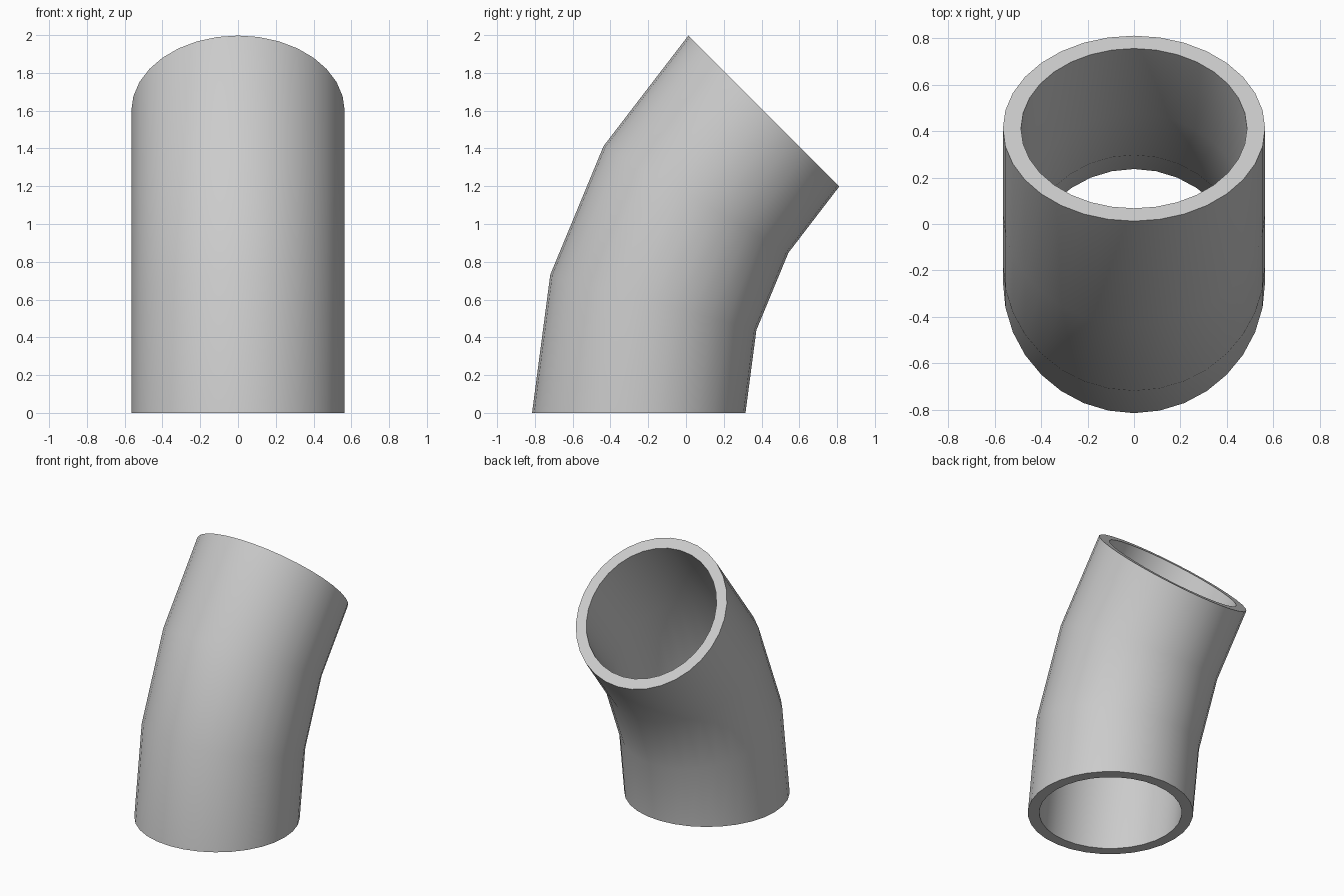
import bpy, bmesh
from math import sin, cos, pi, radians

if "Cube" in bpy.data.objects:
    bpy.data.objects.remove(bpy.data.objects["Cube"])

SIDES = 32            # facets around the pipe
PIVOT_Y = 2.01        # bend centre, at z = 0
BEND_R = 2.26         # bend radius of the centre line
OUTER, INNER = 0.565, 0.487
ANGLES = [0, 15, 30, 45]

bm = bmesh.new()


def ring(radius, angle):
    """Circle of vertices across the bend at the given angle."""
    a = radians(angle)
    verts = []
    for i in range(SIDES):
        t = 2 * pi * i / SIDES
        d = BEND_R + radius * cos(t)
        verts.append(bm.verts.new((radius * sin(t), PIVOT_Y - d * cos(a), d * sin(a))))
    return verts


# Closed wall loop: up the outside, back down the inside
rings = [ring(OUTER, a) for a in ANGLES] + [ring(INNER, a) for a in reversed(ANGLES)]
for k, lower in enumerate(rings):
    upper = rings[(k + 1) % len(rings)]
    for i in range(SIDES):
        j = (i + 1) % SIDES
        bm.faces.new((lower[i], lower[j], upper[j], upper[i]))
bmesh.ops.recalc_face_normals(bm, faces=bm.faces)

mesh = bpy.data.meshes.new("pipe_elbow")
bm.to_mesh(mesh)
bm.free()
pipe = bpy.data.objects.new("pipe_elbow", mesh)
bpy.context.collection.objects.link(pipe)

# Smooth walls, sharp rims
bpy.context.view_layer.objects.active = pipe
pipe.select_set(True)
bpy.ops.object.shade_smooth_by_angle(angle=radians(30))
